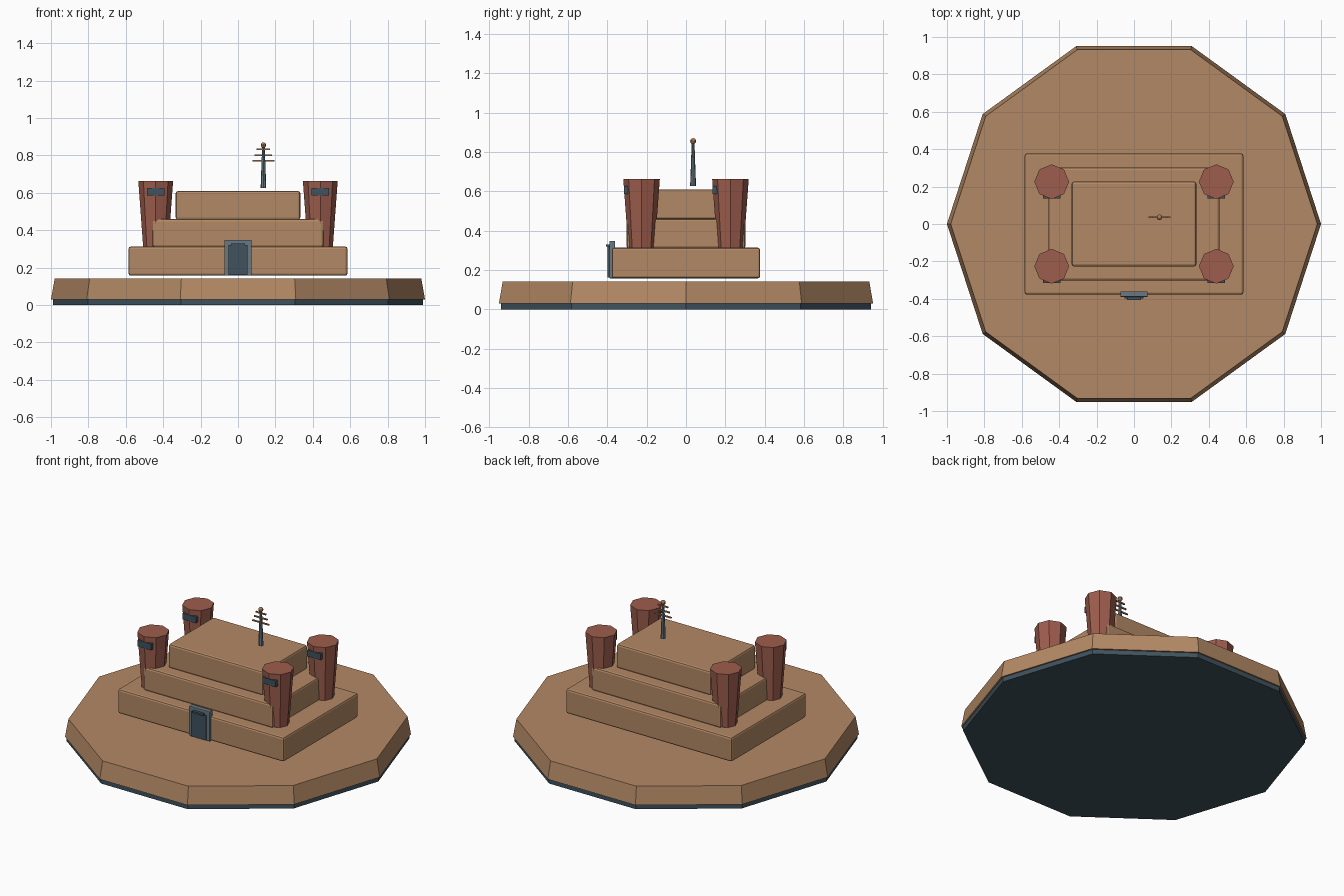
import bpy
import bmesh
import math
from mathutils import Matrix, Vector

cube = bpy.data.objects.get("Cube")
if cube:
    bpy.data.objects.remove(cube, do_unlink=True)


def material(name, rgb):
    mat = bpy.data.materials.new(name)
    mat.use_nodes = True
    mat.diffuse_color = (*rgb, 1)
    mat.node_tree.nodes["Principled BSDF"].inputs["Base Color"].default_value = (*rgb, 1)
    return mat


SAND = material("sandstone", (0.45, 0.25, 0.13))
BRICK = material("red brick", (0.34, 0.11, 0.075))
SLATE = material("dark slate", (0.05, 0.085, 0.11))
STEEL = material("grey steel", (0.14, 0.19, 0.22))
COPPER = material("copper", (0.42, 0.2, 0.1))


def finish(name, bm, mat):
    mesh = bpy.data.meshes.new(name)
    bm.to_mesh(mesh)
    bm.free()
    mesh.materials.append(mat)
    obj = bpy.data.objects.new(name, mesh)
    bpy.context.collection.objects.link(obj)
    return obj


def box(name, mat, x, y, z, bevel=0):
    """Box spanning the given (low, high) ranges."""
    bm = bmesh.new()
    spans = (x, y, z)
    size = Matrix.Diagonal([b - a for a, b in spans] + [1])
    centre = Matrix.Translation([(a + b) / 2 for a, b in spans])
    bmesh.ops.create_cube(bm, size=1, matrix=centre @ size)
    obj = finish(name, bm, mat)
    if bevel:
        mod = obj.modifiers.new("soft edges", "BEVEL")
        mod.width = bevel
        mod.segments = 2
    return obj


def frustum(name, mat, sides, r_low, r_high, x, y, z_low, z_high):
    """Upright tapered prism with a corner on the x axis."""
    bm = bmesh.new()
    place = Matrix.Translation((x, y, (z_low + z_high) / 2)) @ Matrix.Rotation(math.pi / 2, 4, "Z")
    bmesh.ops.create_cone(bm, cap_ends=True, segments=sides, radius1=r_low,
                          radius2=r_high, depth=z_high - z_low, matrix=place)
    return finish(name, bm, mat)


# Ten-sided ground platform
frustum("platform_underside", SLATE, 10, 0.99, 0.99, 0, 0, 0, 0.03)
frustum("platform", SAND, 10, 1.0, 0.98, 0, 0, 0.03, 0.142)

# Stepped building
tiers = [("lower_tier", 0.585, 0.377, 0.157, 0.313),
         ("middle_tier", 0.457, 0.302, 0.31, 0.46),
         ("upper_tier", 0.333, 0.227, 0.457, 0.61)]
for name, hx, hy, low, high in tiers:
    box(name, SAND, (-hx, hx), (-hy, hy), (low, high), bevel=0.012)

# Corner towers, each with a front window
for side, x in (("left", 0.44), ("right", -0.44)):
    for end, y in (("front", -0.226), ("back", 0.226)):
        frustum(f"{end}_{side}_tower", BRICK, 8, 0.067, 0.093, x, y, 0.31, 0.663)
        box(f"{end}_{side}_window", SLATE, (x - 0.047, x + 0.047),
            (y - 0.09, y - 0.06), (0.587, 0.627))

# Entrance
box("door_frame", STEEL, (-0.073, 0.073), (-0.39, -0.36), (0.157, 0.348), bevel=0.004)
box("door", SLATE, (-0.052, 0.052), (-0.399, -0.38), (0.162, 0.32))
box("door_lintel", SLATE, (-0.038, 0.038), (-0.407, -0.38), (0.318, 0.33))

# Roof antenna
AX, AY = 0.136, 0.036
frustum("antenna_mast", STEEL, 8, 0.015, 0.007, AX, AY, 0.627, 0.848)
for name, half, z in (("low", 0.058, 0.772), ("middle", 0.047, 0.802), ("high", 0.036, 0.832)):
    box(f"{name}_antenna_bar", COPPER, (AX - half, AX + half),
        (AY - 0.004, AY + 0.004), (z - 0.004, z + 0.004))
bm = bmesh.new()
bmesh.ops.create_uvsphere(bm, u_segments=10, v_segments=8, radius=0.015,
                          matrix=Matrix.Translation(Vector((AX, AY, 0.855))))
finish("antenna_tip", bm, COPPER)
